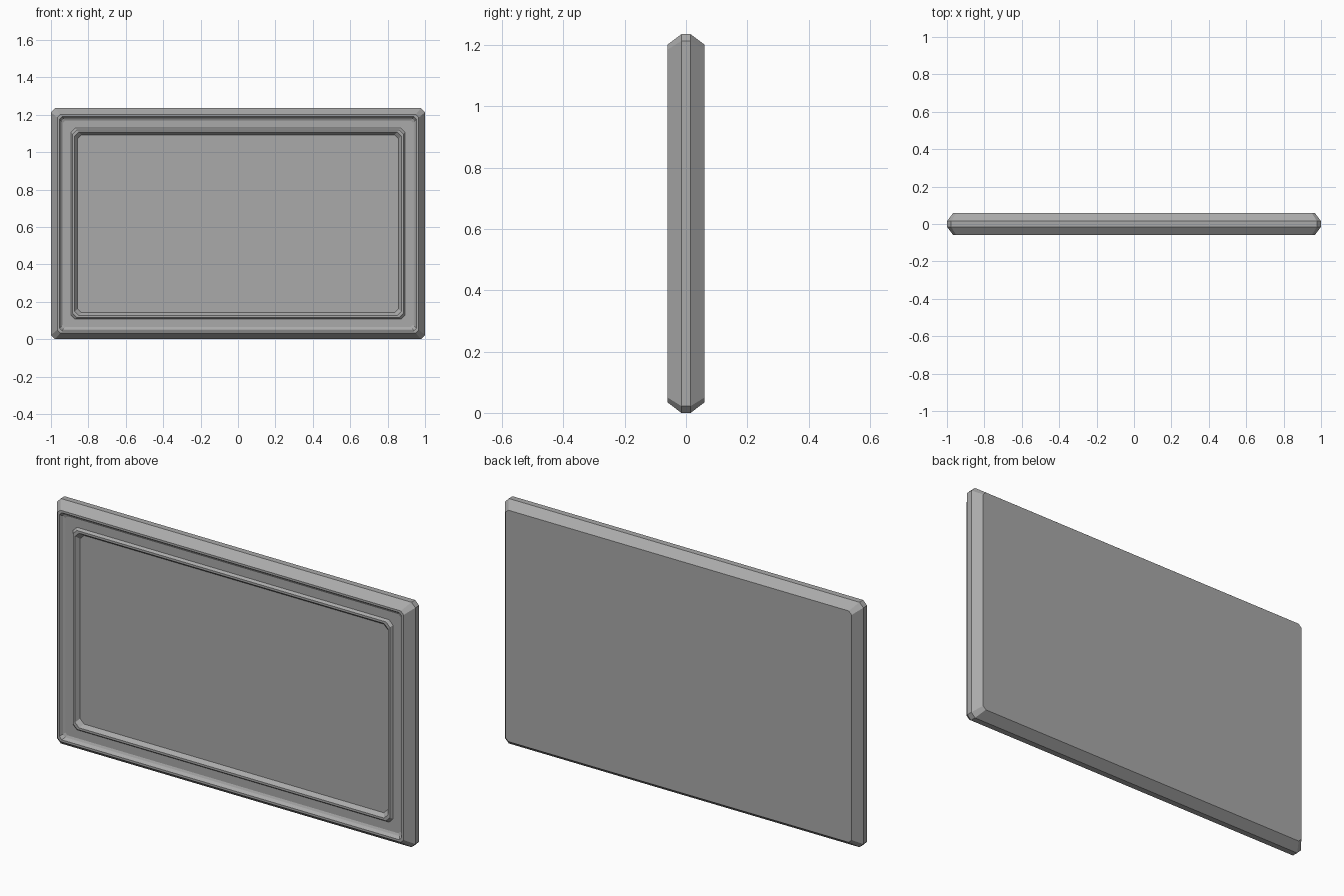
import bpy, bmesh

if "Cube" in bpy.data.objects:
    bpy.data.objects.remove(bpy.data.objects["Cube"])

W, H = 1.0, 1.235   # half width, full height

grey = bpy.data.materials.new("frame grey")
grey.diffuse_color = (0.40, 0.40, 0.40, 1)
grey.use_nodes = True
grey.node_tree.nodes["Principled BSDF"].inputs["Base Color"].default_value = grey.diffuse_color


def ring(bm, inset, y, cut):
    """Rectangle with clipped corners, inset from the outer edge."""
    x, z = W - inset, H / 2 - inset
    pts = [(x, z - cut), (x - cut, z), (cut - x, z), (-x, z - cut),
           (-x, cut - z), (cut - x, -z), (x - cut, -z), (x, cut - z)]
    return [bm.verts.new((px, y, pz + H / 2)) for px, pz in pts]


# (inset, depth, corner cut) from the back plate over the rim to the panel
profile = [
    (0.034, 0.06, 0.016),    # back plate edge
    (0.0, 0.015, 0.022),     # rim back
    (0.0, -0.015, 0.022),    # rim front
    (0.034, -0.06, 0.016),   # front lip
    (0.045, -0.06, 0.014),
    (0.055, -0.045, 0.012),  # lip inner step
    (0.065, -0.040, 0.012),  # border floor
    (0.107, -0.040, 0.022),
    (0.116, -0.052, 0.022),  # raised inner bead
    (0.127, -0.052, 0.022),
    (0.142, -0.032, 0.022),  # panel edge
]

bm = bmesh.new()
rings = [ring(bm, *p) for p in profile]
for a, b in zip(rings, rings[1:]):
    for i in range(8):
        j = (i + 1) % 8
        bm.faces.new((a[i], a[j], b[j], b[i]))
bm.faces.new(rings[0])
bm.faces.new(rings[-1])
bmesh.ops.recalc_face_normals(bm, faces=bm.faces)
me = bpy.data.meshes.new("framed_panel")
bm.to_mesh(me)
bm.free()
me.materials.append(grey)
bpy.context.collection.objects.link(bpy.data.objects.new("framed_panel", me))
